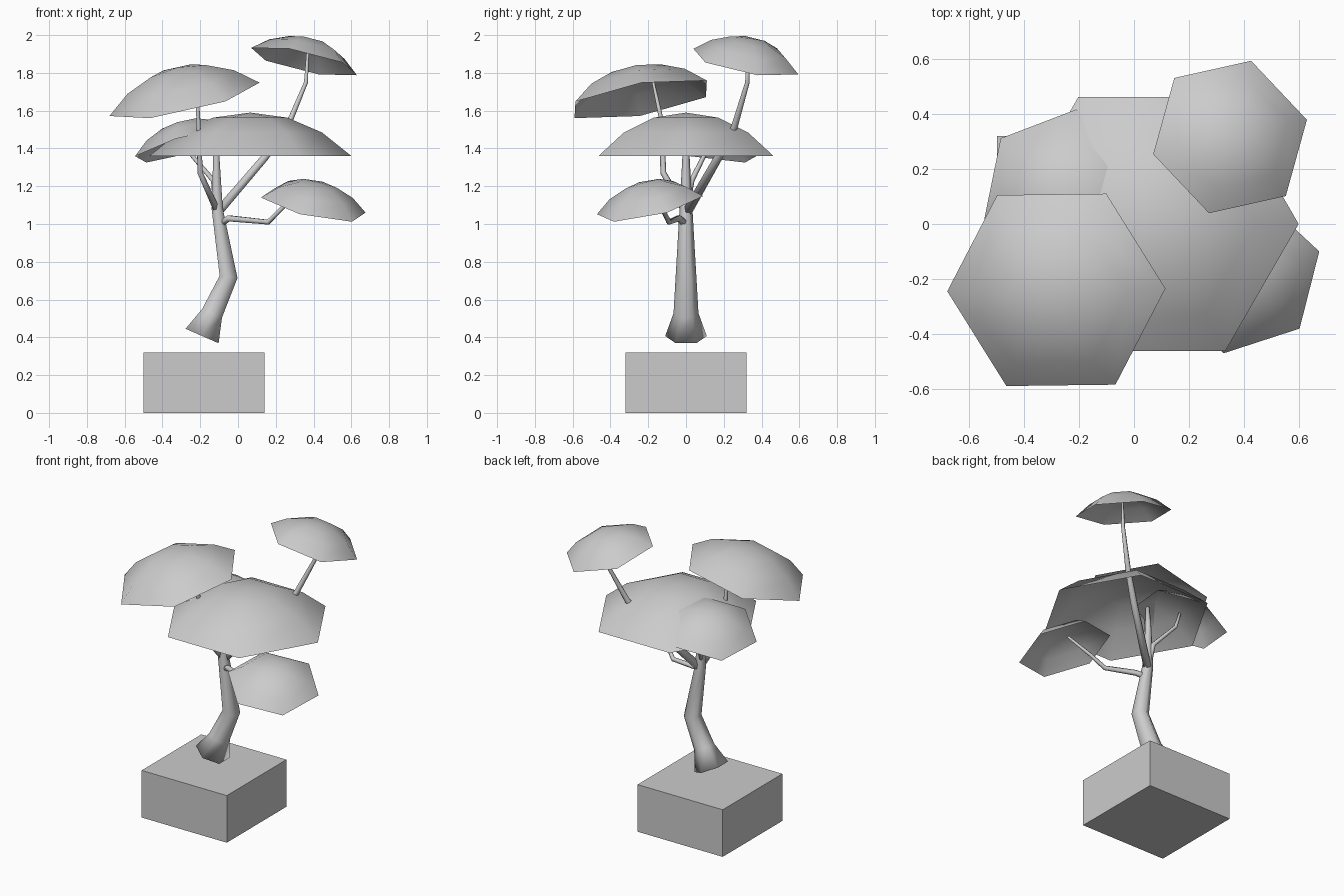
import bpy, bmesh
from math import sin, cos, pi, radians
from mathutils import Vector

if "Cube" in bpy.data.objects:
    bpy.data.objects.remove(bpy.data.objects["Cube"])


def finish(name, bm, smooth=True):
    bmesh.ops.recalc_face_normals(bm, faces=bm.faces)
    me = bpy.data.meshes.new(name)
    bm.to_mesh(me)
    bm.free()
    for p in me.polygons:
        p.use_smooth = smooth
    ob = bpy.data.objects.new(name, me)
    bpy.context.collection.objects.link(ob)
    return ob


def bridge(bm, a, b):
    n = len(a)
    for i in range(n):
        bm.faces.new((a[i], a[(i + 1) % n], b[(i + 1) % n], b[i]))


def tube(name, points, sides=6):
    """Tapered limb through (x, y, z, radius) points."""
    bm = bmesh.new()
    pts = [Vector(p[:3]) for p in points]
    dirs = [(b - a).normalized() for a, b in zip(pts, pts[1:])]
    rings = []
    for i, p in enumerate(pts):
        t = (dirs[max(i - 1, 0)] + dirs[min(i, len(dirs) - 1)]).normalized()
        u = Vector((0, 1, 0))
        u = (u - t * u.dot(t)).normalized()
        v = t.cross(u)
        rings.append([bm.verts.new(p + points[i][3] * (u * cos(k * 2 * pi / sides) + v * sin(k * 2 * pi / sides)))
                      for k in range(sides)])
    for a, b in zip(rings, rings[1:]):
        bridge(bm, a, b)
    bm.faces.new(rings[0])
    bm.faces.new(rings[-1])
    return finish(name, bm)


def canopy(name, centre, corner, slope=(0, 0), sides=6, edge=radians(46.5)):
    """Open spherical cap; corner = xy offset of one rim corner, slope = rim plane tilt."""
    bm = bmesh.new()
    c = Vector(centre)
    u = Vector((*corner, corner[0] * slope[0] + corner[1] * slope[1]))
    n = Vector((-slope[0], -slope[1], 1)).normalized()
    R = u.length / sin(edge)
    u.normalize()
    v = n.cross(u)
    rings = []
    for j in (3, 2, 1):
        a = edge * j / 3
        rings.append([bm.verts.new(c + n * R * (cos(a) - cos(edge)) + R * sin(a) *
                                   (u * cos(k * 2 * pi / sides) + v * sin(k * 2 * pi / sides)))
                      for k in range(sides)])
    for a, b in zip(rings, rings[1:]):
        bridge(bm, a, b)
    top = bm.verts.new(c + n * R * (1 - cos(edge)))
    for k in range(sides):
        bm.faces.new((rings[-1][k], rings[-1][(k + 1) % sides], top))
    ob = finish(name, bm)
    if ob.data.polygons[-1].normal.dot(n) < 0:
        ob.data.flip_normals()
    return ob


# planter block
bm = bmesh.new()
bmesh.ops.create_cube(bm, size=1)
for v in bm.verts:
    v.co = (v.co.x * 0.64 - 0.18, v.co.y * 0.64, v.co.z * 0.32 + 0.16)
finish("planter_block", bm, smooth=False)

# trunk, running up into the main canopy
tube("trunk", [(-0.19, 0, 0.407, 0.11), (-0.137, 0, 0.528, 0.066), (-0.05, 0, 0.72, 0.055),
               (-0.11, 0, 1.08, 0.034), (-0.115, 0, 1.36, 0.019), (-0.11, 0, 1.5, 0.012)])

# branches
tube("branch_low_right", [(-0.09, 0, 1.0, 0.02), (-0.05, -0.04, 1.03, 0.018), (0.16, -0.09, 1.01, 0.015),
                          (0.24, -0.13, 1.09, 0.012), (0.38, -0.18, 1.19, 0.008)])
tube("branch_high_right", [(-0.1, 0.01, 1.07, 0.027), (0.14, 0.17, 1.35, 0.023), (0.26, 0.255, 1.51, 0.018),
                           (0.36, 0.325, 1.75, 0.012), (0.37, 0.33, 1.93, 0.007)])
tube("branch_front_left", [(-0.115, -0.01, 1.08, 0.02), (-0.2, -0.12, 1.27, 0.016),
                           (-0.21, -0.13, 1.55, 0.012), (-0.22, -0.18, 1.78, 0.007)])
tube("branch_back_left", [(-0.115, 0, 1.08, 0.018), (-0.13, 0.03, 1.23, 0.015),
                          (-0.25, 0.1, 1.37, 0.012), (-0.28, 0.12, 1.5, 0.007)])

# leaf canopies
canopy("canopy_main", (0.065, 0, 1.36), (0.535, 0))
canopy("canopy_front_left", (-0.283, -0.24, 1.66), (0.3975, 0.005), (0.22, 0.17))
canopy("canopy_top_right", (0.35, 0.317, 1.86), (0.28, 0.0625), (-0.218, -0.184))
canopy("canopy_low_right", (0.398, -0.19, 1.10), (0.277, 0.09), (-0.218, 0.226))
canopy("canopy_back_left", (-0.27, 0.125, 1.418), (-0.275, -0.105), (0.28, -0.172))
